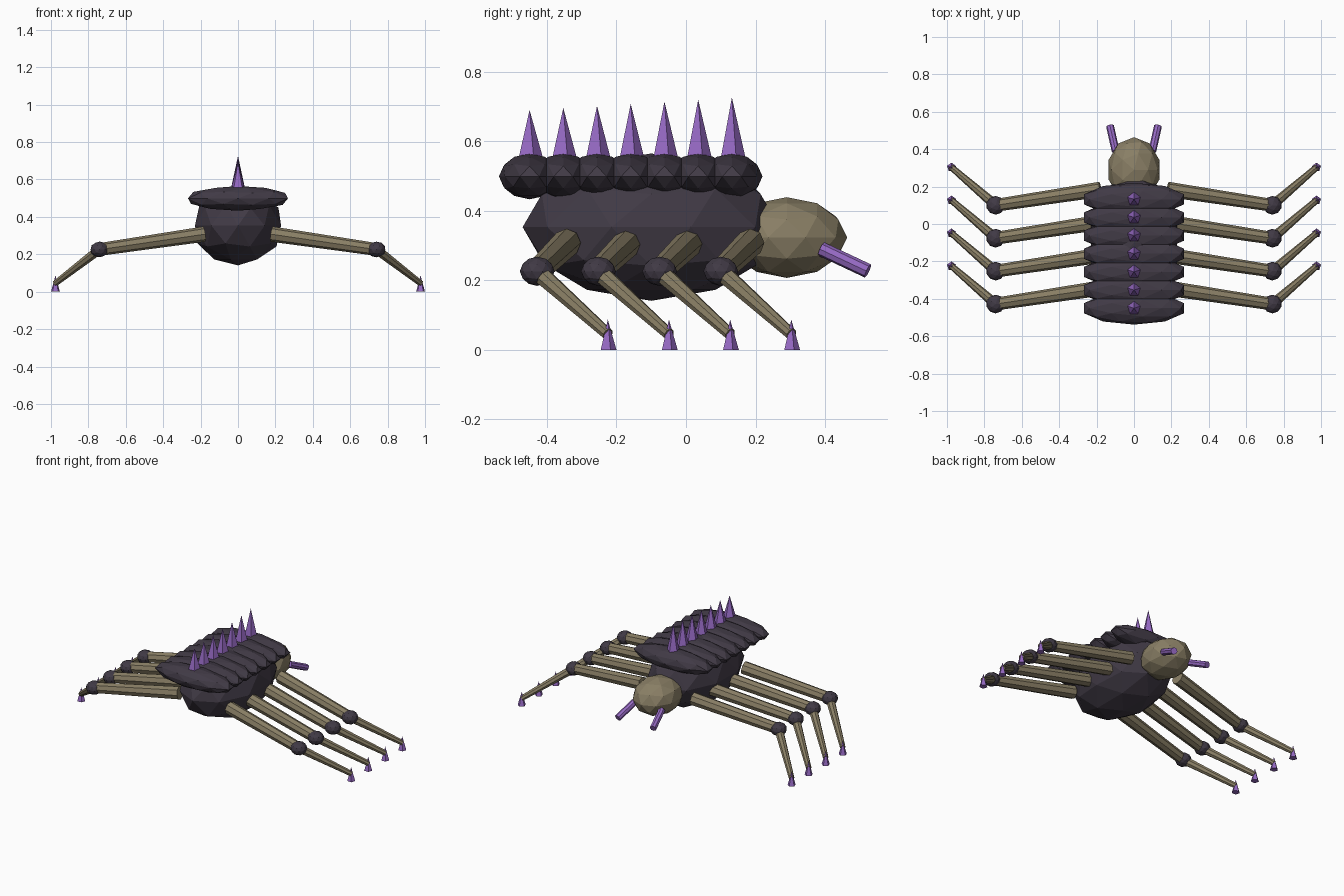
import bpy
from mathutils import Vector

cube = bpy.data.objects.get("Cube")
if cube:
    bpy.data.objects.remove(cube, do_unlink=True)


def make_material(name, rgb):
    mat = bpy.data.materials.new(name)
    mat.use_nodes = True
    mat.diffuse_color = (*rgb, 1)
    mat.node_tree.nodes["Principled BSDF"].inputs["Base Color"].default_value = (*rgb, 1)
    return mat


SHELL = make_material("dark shell", (0.052, 0.042, 0.06))
TAN = make_material("tan hide", (0.25, 0.21, 0.13))
PURPLE = make_material("purple horn", (0.30, 0.14, 0.54))


def finish(name, mat):
    obj = bpy.context.object
    obj.name = name
    obj.data.materials.append(mat)
    return obj


def ball(name, mat, center, radii):
    """Faceted ellipsoid."""
    bpy.ops.mesh.primitive_ico_sphere_add(subdivisions=2, radius=1, location=center)
    obj = finish(name, mat)
    obj.scale = radii
    return obj


def rod(name, mat, start, end, r1, r2, sides=8):
    """Tapered prism between two points; r2 = 0 gives a spike."""
    start, end = Vector(start), Vector(end)
    axis = end - start
    bpy.ops.mesh.primitive_cone_add(vertices=sides, radius1=r1, radius2=r2,
                                    depth=axis.length, location=(start + end) / 2)
    obj = finish(name, mat)
    if abs(axis.x) + abs(axis.y) > 0:
        obj.rotation_euler = axis.to_track_quat('Z', 'Y').to_euler()
    return obj


# Body and head
ball("body", SHELL, (0, -0.10, 0.353), (0.242, 0.37, 0.212))
ball("head", TAN, (0, 0.29, 0.323), (0.142, 0.174, 0.116))

# Back plates, each with a spike that grows toward the head
for i in range(7):
    y = -0.45 + 0.097 * i
    ball(f"back_plate_{i + 1}", SHELL, (0, y, 0.499), (0.281, 0.088, 0.066))
    rod(f"back_spike_{i + 1}", PURPLE, (0, y, 0.54), (0, y, 0.69 + 0.006 * i),
        0.042, 0, 5)

# Fangs and four pairs of legs
for side, s in (("left", 1), ("right", -1)):
    rod(f"{side}_fang", PURPLE, (s * 0.098, 0.389, 0.29), (s * 0.128, 0.523, 0.227),
        0.021, 0.021)
    for i in range(4):
        y = 0.10 - 0.176 * i
        hip = (s * 0.18, y + 0.085, 0.308)
        knee = (s * 0.74, y, 0.226)
        foot = (s * 0.976, y + 0.203, 0.045)
        tag = f"{side}_leg_{i + 1}"
        rod(tag + "_upper", TAN, hip, knee, 0.041, 0.034)
        ball(tag + "_knee", SHELL, knee, (0.05, 0.05, 0.042))
        rod(tag + "_lower", TAN, knee, foot, 0.027, 0.017)
        rod(tag + "_claw", PURPLE, (foot[0], foot[1], 0), (foot[0], foot[1], 0.087),
            0.025, 0, 5)
